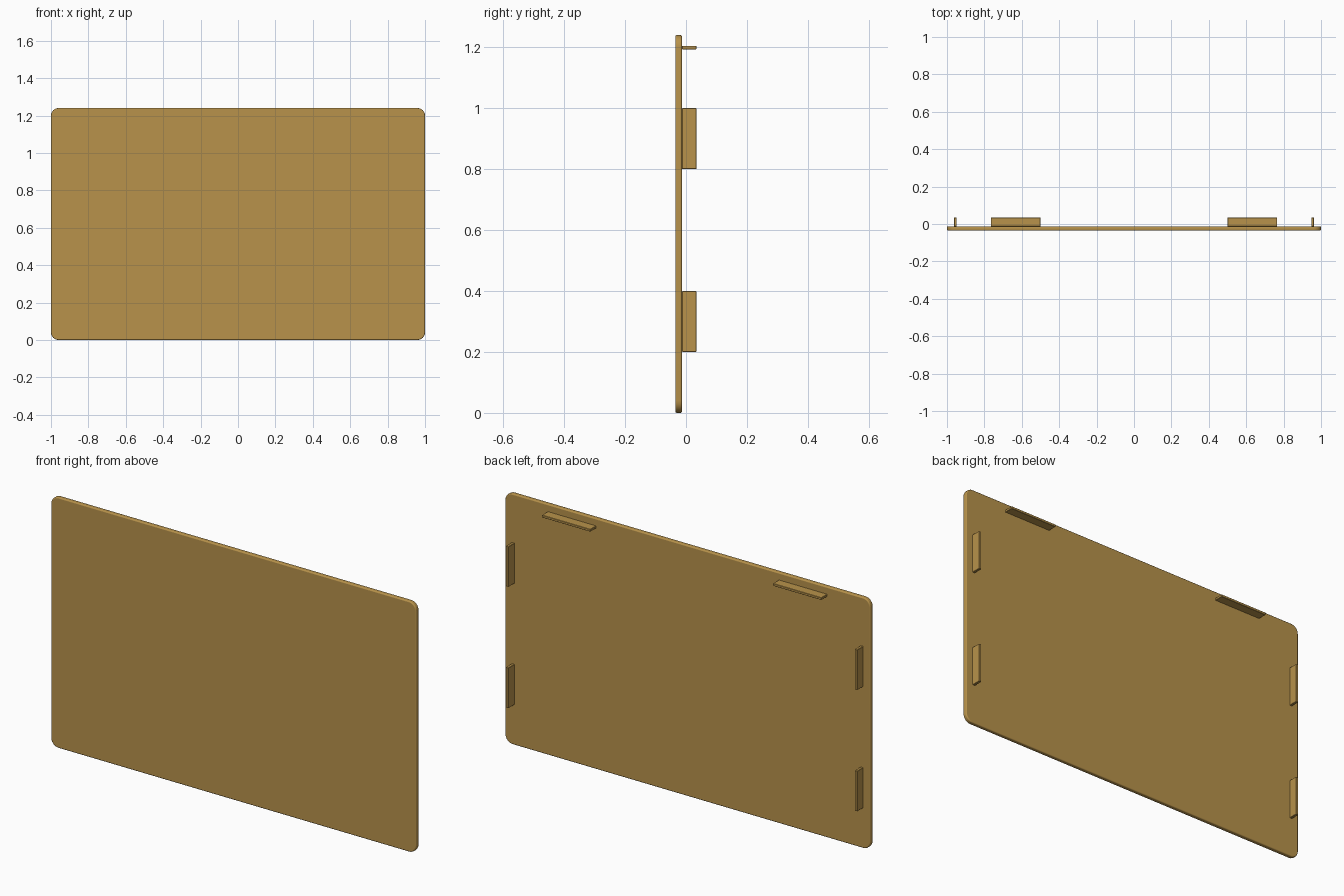
import bpy, bmesh, math

if "Cube" in bpy.data.objects:
    bpy.data.objects.remove(bpy.data.objects["Cube"])

mat = bpy.data.materials.new("ochre")
mat.diffuse_color = (0.48, 0.29, 0.07, 1)
mat.use_nodes = True
mat.node_tree.nodes["Principled BSDF"].inputs["Base Color"].default_value = mat.diffuse_color


def box(name, lo, hi):
    bm = bmesh.new()
    bmesh.ops.create_cube(bm, size=1)
    for v in bm.verts:
        v.co = [(a + b) / 2 + c * (b - a) for a, b, c in zip(lo, hi, v.co)]
    return finish(name, bm)


def finish(name, bm):
    me = bpy.data.meshes.new(name)
    bm.to_mesh(me)
    bm.free()
    me.materials.append(mat)
    ob = bpy.data.objects.new(name, me)
    bpy.context.collection.objects.link(ob)
    return ob


def bevel(ob, width, segments):
    m = ob.modifiers.new("edge", 'BEVEL')
    m.width, m.segments = width, segments
    m.limit_method = 'ANGLE'
    m.angle_limit = math.radians(40)


FRONT, BACK, TIP, H, R = -0.035, -0.013, 0.034, 1.24, 0.04

# Panel: rounded rectangle outline, extruded back
bm = bmesh.new()
outline = []
for cx, cz, start in ((1 - R, H - R, 0), (R - 1, H - R, 90), (R - 1, R, 180), (1 - R, R, 270)):
    for i in range(7):
        a = math.radians(start + i * 15)
        outline.append(bm.verts.new((cx + R * math.cos(a), FRONT, cz + R * math.sin(a))))
face = bm.faces.new(outline)
ext = bmesh.ops.extrude_face_region(bm, geom=[face])
for v in ext["geom"]:
    if isinstance(v, bmesh.types.BMVert):
        v.co.y = BACK
bmesh.ops.recalc_face_normals(bm, faces=bm.faces)
panel = finish("panel", bm)
bevel(panel, 0.005, 3)
bpy.context.view_layer.objects.active = panel
panel.select_set(True)
bpy.ops.object.shade_smooth_by_angle(angle=math.radians(40))

# Mounting tabs on the back, mirrored left and right
tabs = {
    "side_tab_lower": ((0.948, BACK, 0.2), (0.962, TIP, 0.4)),
    "side_tab_upper": ((0.948, BACK, 0.8), (0.962, TIP, 1.0)),
    "top_tab": ((0.5, BACK, 1.193), (0.765, TIP, 1.205)),
}
for name, (lo, hi) in tabs.items():
    tab = box(name, lo, hi)
    m = tab.modifiers.new("mirror", 'MIRROR')
    m.mirror_object = panel
    bevel(tab, 0.0015, 1)
